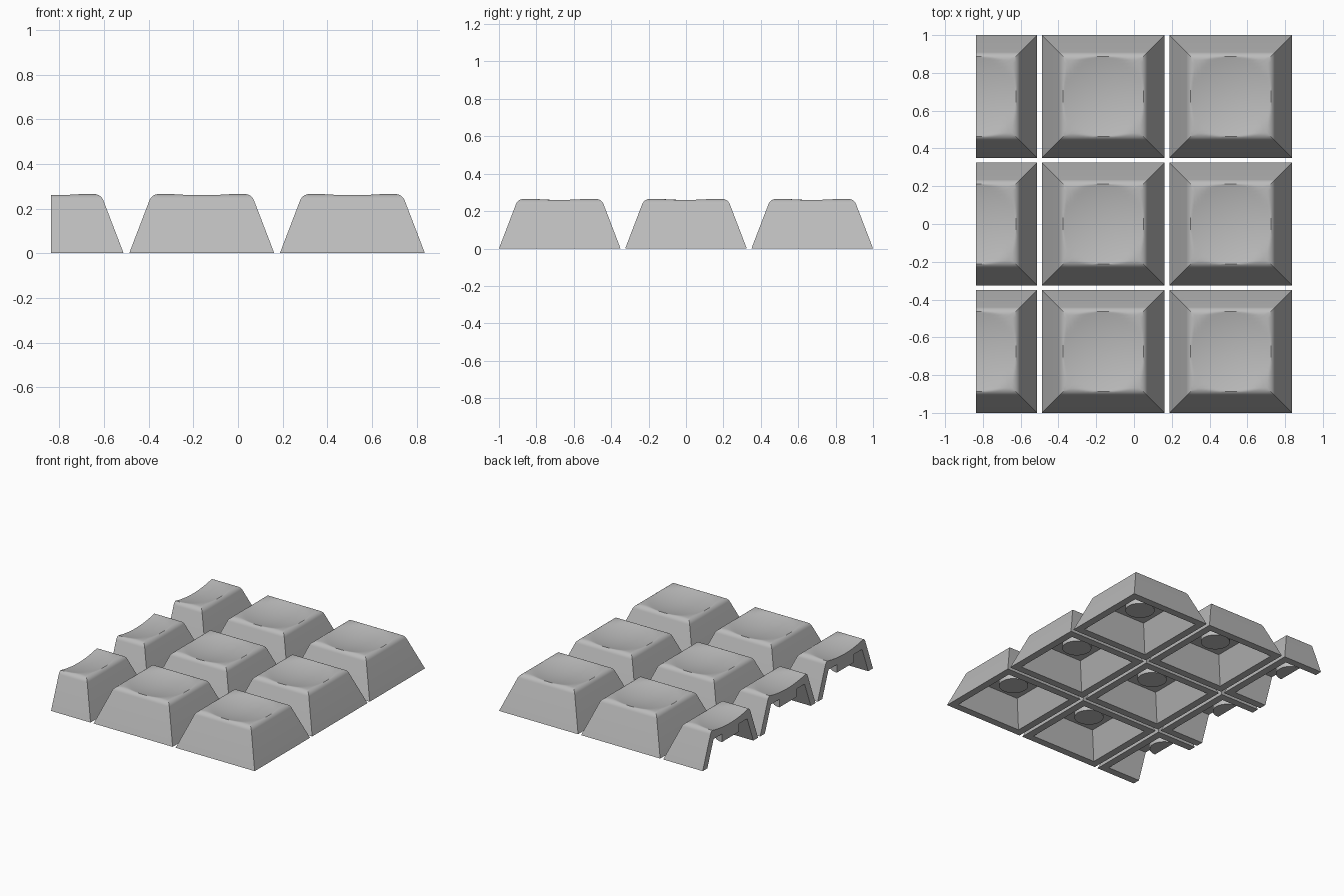
import bpy, bmesh, math
from mathutils import Vector

cube = bpy.data.objects.get("Cube")
if cube:
    bpy.data.objects.remove(cube)

PITCH = 0.675      # key spacing
BASE = 0.325       # half width at the bottom
TOP = 0.265        # rim height
TAPER = 0.383      # inward lean of the walls
WALL = 0.055       # wall thickness at the bottom
CEILING = 0.19     # height of the hollow
FILLET = 0.044     # rounding of the top edge
SIDE = 16          # divisions along each side

grey = bpy.data.materials.new("plain grey")
grey.use_nodes = True
grey.diffuse_color = (0.5, 0.5, 0.5, 1)
grey.node_tree.nodes["Principled BSDF"].inputs["Base Color"].default_value = (0.5, 0.5, 0.5, 1)


def dish(x, y):
    """Height of the scooped finger surface."""
    return 0.235 + 0.55 * (x * x + y * y)


def square_ring(bm, half, z, dished):
    corners = [Vector(c) * half for c in ((-1, -1), (1, -1), (1, 1), (-1, 1))]
    ring = []
    for i, a in enumerate(corners):
        b = corners[(i + 1) % 4]
        for s in range(SIDE):
            p = a.lerp(b, s / SIDE)
            h = min(z, dish(p.x, p.y)) if dished else z
            ring.append(bm.verts.new((p.x, p.y, h)))
    return ring


def outer_profile():
    """Wall, rounded edge, then rings shrinking over the dished top."""
    lean = math.atan(TAPER)
    turn = math.pi / 2 - lean
    flat = BASE - TOP * TAPER - FILLET * math.tan(turn / 2)
    points = [(BASE, 0)]
    for i in range(9):
        a = lean + turn * i / 8
        points.append((flat + FILLET * math.cos(a), TOP - FILLET + FILLET * math.sin(a)))
    points += [(flat * f / 10, TOP) for f in range(9, 0, -1)]
    return points


def build_shell(bm):
    inner = BASE - WALL
    rings = [square_ring(bm, inner - CEILING * TAPER, CEILING, False),
             square_ring(bm, inner, 0, False)]
    rings += [square_ring(bm, h, z, True) for h, z in outer_profile()]
    n = SIDE * 4
    for a, b in zip(rings, rings[1:]):
        for i in range(n):
            j = (i + 1) % n
            bm.faces.new((a[i], a[j], b[j], b[i]))
    # Close the hollow and the centre of the dish
    for ring, z in ((rings[0], CEILING), (rings[-1], dish(0, 0))):
        centre = bm.verts.new((0, 0, z))
        for i in range(n):
            bm.faces.new((ring[i], ring[(i + 1) % n], centre))


def build_stem(bm):
    bottom, top = 0.13, CEILING + 0.01
    made = bmesh.ops.create_cone(bm, cap_ends=True, segments=32, radius1=0.1,
                                 radius2=0.1, depth=top - bottom)
    bmesh.ops.translate(bm, verts=made["verts"], vec=(0, 0, (top + bottom) / 2))


def make_part(name, builder, location, halved):
    bm = bmesh.new()
    builder(bm)
    if halved:
        # Slice through the middle and cap the section
        bmesh.ops.bisect_plane(bm, geom=bm.verts[:] + bm.edges[:] + bm.faces[:], dist=1e-5,
                               plane_co=(0, 0, 0), plane_no=(-1, 0, 0), clear_outer=True)
        bmesh.ops.holes_fill(bm, edges=[e for e in bm.edges if e.is_boundary], sides=0)
    bmesh.ops.recalc_face_normals(bm, faces=bm.faces[:])
    mesh = bpy.data.meshes.new(name)
    bm.to_mesh(mesh)
    bm.free()
    mesh.materials.append(grey)
    obj = bpy.data.objects.new(name, mesh)
    obj.location = location
    bpy.context.collection.objects.link(obj)
    return obj


# Three rows of keys, the right-hand column cut in half
parts = []
for row, row_name in enumerate(("front", "middle", "back")):
    for col, col_name in enumerate(("half", "centre", "left")):
        spot = ((col - 1.25) * PITCH + 0.00625, (row - 1) * PITCH, 0)
        for part, builder in (("keycap", build_shell), ("stem", build_stem)):
            parts.append(make_part(f"{row_name}_{col_name}_{part}", builder, spot, col == 0))

bpy.ops.object.select_all(action="DESELECT")
for obj in parts:
    obj.select_set(True)
bpy.context.view_layer.objects.active = parts[0]
bpy.ops.object.shade_smooth_by_angle(angle=math.radians(30))
